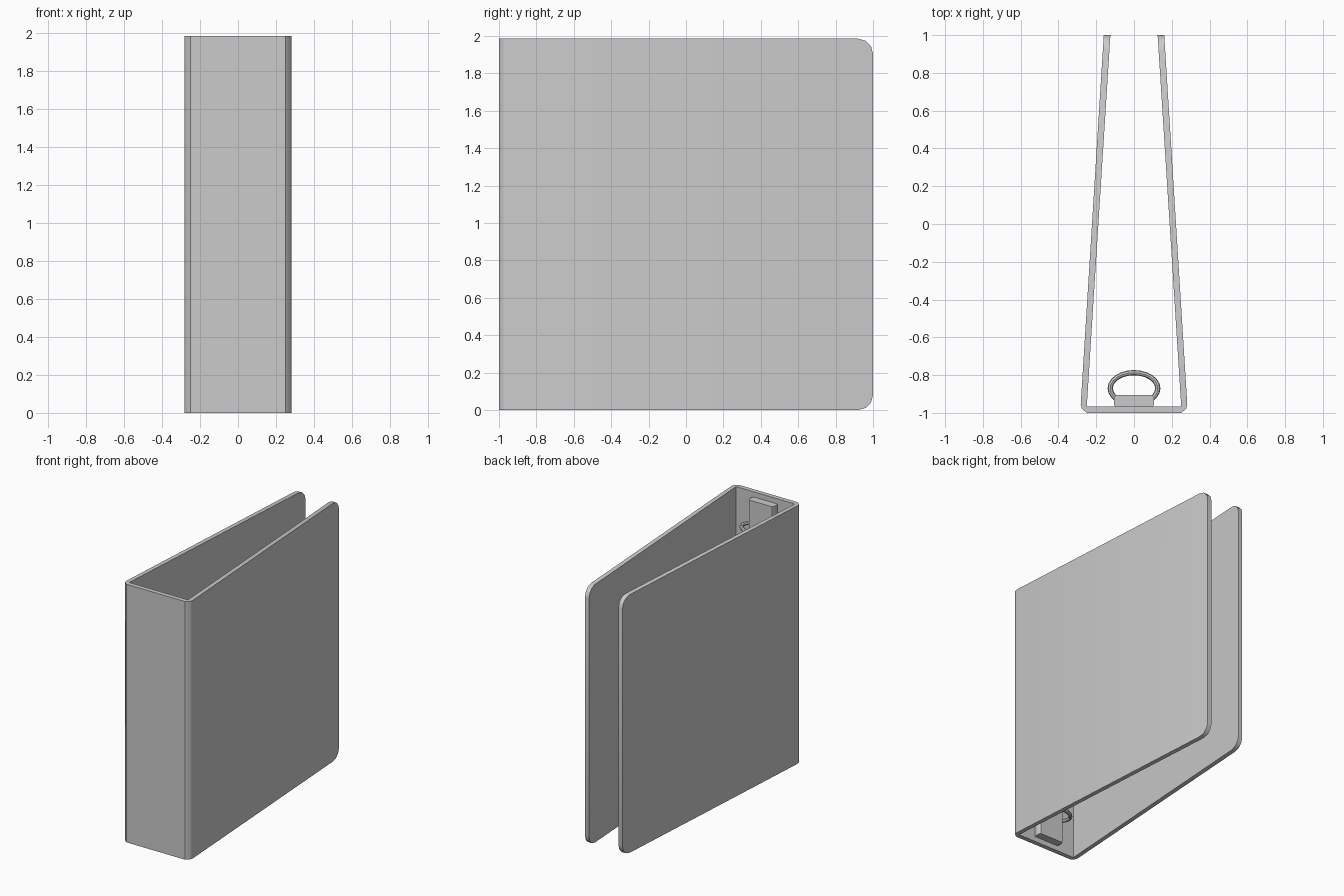
import bpy, bmesh
from math import cos, sin, pi

HEIGHT = 1.985

cube = bpy.data.objects.get("Cube")
if cube:
    bpy.data.objects.remove(cube, do_unlink=True)

grey = bpy.data.materials.new("binder grey")
grey.use_nodes = True
grey.diffuse_color = (0.6, 0.6, 0.6, 1)
grey.node_tree.nodes["Principled BSDF"].inputs["Base Color"].default_value = (0.6, 0.6, 0.6, 1)


def finish(name, bm, smooth=True):
    bmesh.ops.recalc_face_normals(bm, faces=bm.faces)
    mesh = bpy.data.meshes.new(name)
    bm.to_mesh(mesh)
    bm.free()
    mesh.materials.append(grey)
    obj = bpy.data.objects.new(name, mesh)
    bpy.context.collection.objects.link(obj)
    if smooth:
        bpy.ops.object.select_all(action='DESELECT')
        obj.select_set(True)
        bpy.context.view_layer.objects.active = obj
        bpy.ops.object.shade_smooth_by_angle(angle=0.65)
    return obj


def prism(bm, outline, z0, z1):
    """Extrude an (x, y) outline upwards."""
    face = bm.faces.new([bm.verts.new((x, y, z0)) for x, y in outline])
    up = bmesh.ops.extrude_face_region(bm, geom=[face])["geom"]
    verts = [v for v in up if isinstance(v, bmesh.types.BMVert)]
    bmesh.ops.translate(bm, vec=(0, 0, z1 - z0), verts=verts)


# Folded jacket: spine and both covers as one U-shaped sheet
outer = [(0.16, 1), (0.282, -0.955), (0.276, -0.978), (0.25, -1)]
inner = [(0.125, 1), (0.25, -0.965)]
half = outer + [(-x, y) for x, y in reversed(outer)]
outline = half + [(-x, y) for x, y in inner] + [(x, y) for x, y in reversed(inner)]
bm = bmesh.new()
prism(bm, outline, 0, HEIGHT)
# Round the free corners of the covers
corners = [e for e in bm.edges
           if all(v.co.y > 0.9 for v in e.verts)
           and abs(e.verts[0].co.z - e.verts[1].co.z) < 0.01]
bmesh.ops.bevel(bm, geom=corners, offset=0.08, segments=3, profile=0.5, affect='EDGES')
finish("cover_and_spine", bm)

# Ring mechanism plate with rounded long edges
side = [(0.1, -0.97), (0.107, -0.95), (0.107, -0.92), (0.098, -0.906)]
bm = bmesh.new()
prism(bm, side + [(-x, y) for x, y in reversed(side)], 0.04, HEIGHT - 0.04)
finish("ring_plate", bm)


def ring(name, z, around=24, tube=8, r=0.014):
    bm = bmesh.new()
    loops = []
    for i in range(around):
        a = 2 * pi * i / around
        loops.append([bm.verts.new(((0.126 + r * cos(b)) * cos(a),
                                    -0.87 + (0.083 + r * cos(b)) * sin(a),
                                    z + r * sin(b)))
                      for b in (2 * pi * j / tube for j in range(tube))])
    for i in range(around):
        p, q = loops[i], loops[(i + 1) % around]
        for j in range(tube):
            k = (j + 1) % tube
            bm.faces.new((p[j], q[j], q[k], p[k]))
    finish(name, bm)


# Three oval binder rings
for label, dz in (("lower", -0.77), ("middle", 0), ("upper", 0.77)):
    ring(label + "_ring", HEIGHT / 2 + dz)
